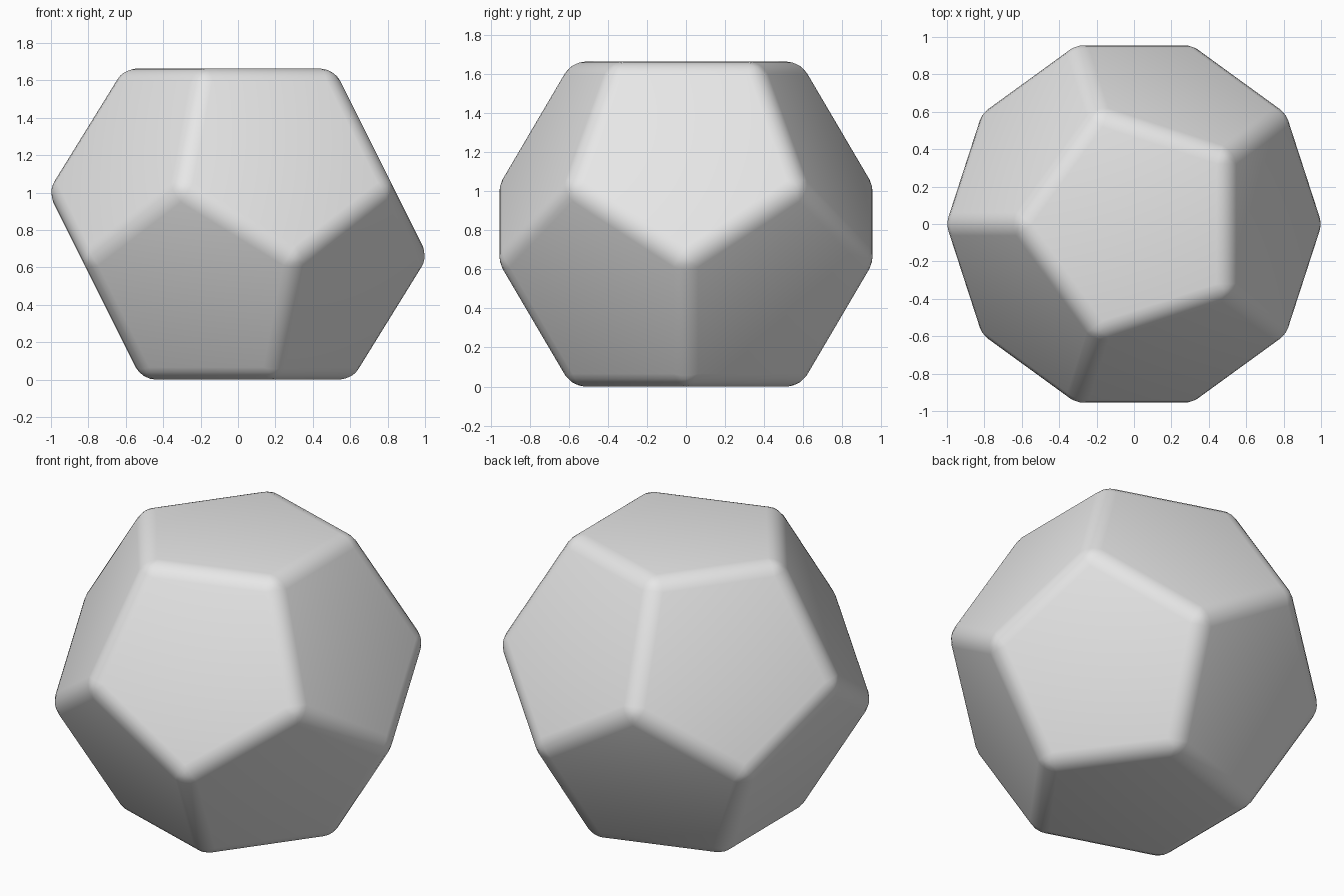
import bpy
import bmesh
from math import sin, cos, radians, sqrt

cube = bpy.data.objects.get("Cube")
if cube:
    bpy.data.objects.remove(cube, do_unlink=True)

# Proportions of a regular twelve-sided solid resting on one face
PHI = (1 + sqrt(5)) / 2
INRADIUS = 0.8315
CAP_RADIUS = INRADIUS * 0.764
BELT_RADIUS = CAP_RADIUS * PHI
BELT_HEIGHT = INRADIUS / PHI ** 3

bm = bmesh.new()


def ring(radius, height, start):
    """Five corners evenly spaced around the vertical axis."""
    angles = [radians(start + 72 * k) for k in range(5)]
    return [bm.verts.new((radius * cos(a), radius * sin(a), INRADIUS + height))
            for a in angles]


top = ring(CAP_RADIUS, INRADIUS, 180)
upper = ring(BELT_RADIUS, BELT_HEIGHT, 180)
lower = ring(BELT_RADIUS, -BELT_HEIGHT, 216)
bottom = ring(CAP_RADIUS, -INRADIUS, 216)

# Caps and the two belts of pentagons
bm.faces.new(top)
bm.faces.new(bottom[::-1])
for k in range(5):
    n = (k + 1) % 5
    bm.faces.new((top[k], upper[k], lower[k], upper[n], top[n]))
    bm.faces.new((bottom[k], bottom[n], lower[n], upper[n], lower[k]))
bm.normal_update()

mesh = bpy.data.meshes.new("rounded_dodecahedron")
bm.to_mesh(mesh)
bm.free()
mesh.shade_smooth()

# Plain grey surface
grey = bpy.data.materials.new("light_grey")
grey.use_nodes = True
colour = (0.8, 0.8, 0.8, 1)
grey.diffuse_color = colour
for node in grey.node_tree.nodes:
    if node.type == 'BSDF_PRINCIPLED':
        node.inputs["Base Color"].default_value = colour
mesh.materials.append(grey)

solid = bpy.data.objects.new("rounded_dodecahedron", mesh)
bpy.context.collection.objects.link(solid)

# Rounded edges
bevel = solid.modifiers.new("rounded_edges", 'BEVEL')
bevel.width = 0.073
bevel.segments = 4
bevel.limit_method = 'NONE'
